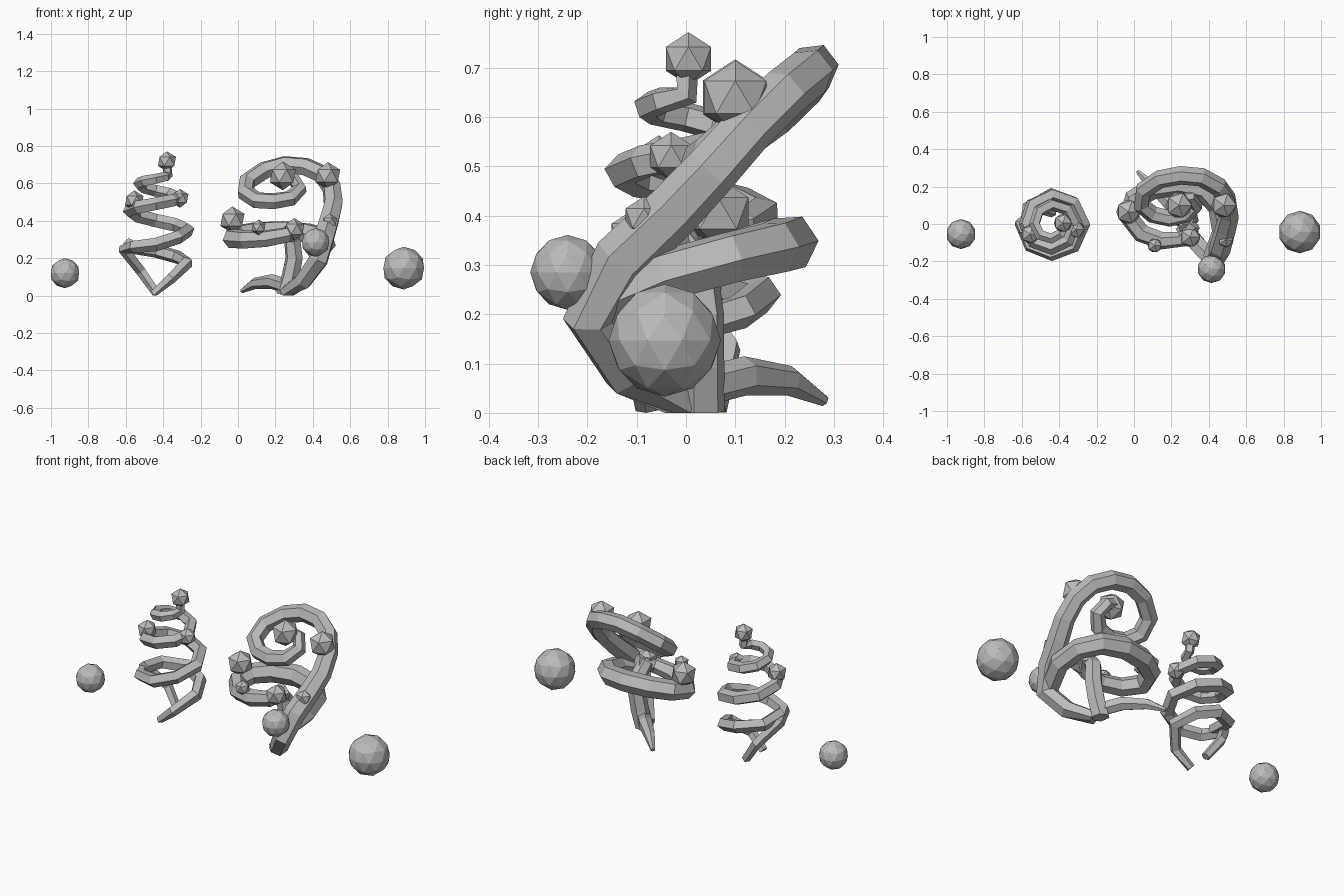
import bpy, bmesh, math
from mathutils import Vector

cube = bpy.data.objects.get("Cube")
if cube:
    bpy.data.objects.remove(cube)

grey = bpy.data.materials.new("plain_grey")
grey.use_nodes = True
grey.diffuse_color = (0.5, 0.5, 0.5, 1)
grey.node_tree.nodes["Principled BSDF"].inputs["Base Color"].default_value = (0.5, 0.5, 0.5, 1)


def finish(bm, name):
    bmesh.ops.recalc_face_normals(bm, faces=bm.faces)
    mesh = bpy.data.meshes.new(name)
    bm.to_mesh(mesh)
    bm.free()
    mesh.materials.append(grey)
    obj = bpy.data.objects.new(name, mesh)
    bpy.context.scene.collection.objects.link(obj)


def ball(name, centre, radius, detail=1):
    bm = bmesh.new()
    bmesh.ops.create_icosphere(bm, subdivisions=detail, radius=radius)
    bmesh.ops.translate(bm, verts=bm.verts, vec=centre)
    finish(bm, name)


def tube(name, path, radii, sides=6):
    """Sweep a faceted ring along a path; radii are spread evenly along it."""
    pts = [Vector(p) for p in path]
    last = len(pts) - 1
    bm = bmesh.new()
    rings, tangent, side = [], None, None
    for i, p in enumerate(pts):
        new = (pts[min(i + 1, last)] - pts[max(i - 1, 0)]).normalized()
        if tangent is None:
            side = new.orthogonal().normalized()
        else:
            side = tangent.rotation_difference(new) @ side
        tangent = new
        other = tangent.cross(side)
        t = i / last * (len(radii) - 1)
        k = min(int(t), len(radii) - 2)
        r = radii[k] + (radii[k + 1] - radii[k]) * (t - k)
        ring = []
        for s in range(sides):
            a = math.tau * s / sides
            v = p + (side * math.cos(a) + other * math.sin(a)) * r
            v.z = max(v.z, 0)
            ring.append(bm.verts.new(v))
        rings.append(ring)
    for a, b in zip(rings, rings[1:]):
        for s in range(sides):
            n = (s + 1) % sides
            bm.faces.new((a[s], a[n], b[n], b[s]))
    bm.faces.new(rings[0])
    bm.faces.new(rings[-1])
    finish(bm, name)


def helix(keys, centre=(-0.44, 0.0), step=45):
    """Path through (degrees, radius, height) keys around an upright axis."""
    path = []
    for (a0, r0, z0), (a1, r1, z1) in zip(keys, keys[1:]):
        n = max(1, round((a1 - a0) / step))
        for i in range(n):
            t = i / n
            path.append((a0 + (a1 - a0) * t, r0 + (r1 - r0) * t, z0 + (z1 - z0) * t))
    path.append(keys[-1])
    return [(centre[0] + r * math.cos(math.radians(a)),
             centre[1] + r * math.sin(math.radians(a)), z) for a, r, z in path]


# Loose balls at both ends
ball("right_ball", (-0.925, -0.054, 0.12), 0.08, 2)
ball("left_ball", (0.886, -0.043, 0.147), 0.114, 2)

# Coiled vine: two strands twisting upward
tall = helix([(85, 0.06, 0.01), (180, 0.17, 0.25), (270, 0.16, 0.275), (360, 0.17, 0.35),
              (540, 0.14, 0.455), (720, 0.12, 0.525), (900, 0.09, 0.6), (1080, 0.065, 0.645)])
tall.append((-0.38, 0, 0.7))
tube("tall_coil", tall, [0.025, 0.038, 0.038, 0.036, 0.034, 0.03, 0.025], 5)
short = helix([(262, 0.08, 0.01), (360, 0.165, 0.175), (450, 0.155, 0.24), (560, 0.15, 0.275)])
tube("short_coil", short, [0.024, 0.036, 0.038, 0.034], 5)
for centre, radius in [((-0.38, 0.005, 0.718), 0.054), ((-0.555, -0.055, 0.508), 0.055),
                       ((-0.31, -0.03, 0.52), 0.05)]:
    ball("coil_berry", centre, radius)

# Curled plant: large tilted spiral frond
tube("spiral_frond", [
    (0.26, -0.01, 0.01), (0.35, -0.12, 0.08), (0.43, -0.195, 0.19), (0.46, -0.13, 0.31),
    (0.49, -0.025, 0.41), (0.51, 0.05, 0.49), (0.5, 0.13, 0.58), (0.45, 0.2, 0.65),
    (0.36, 0.25, 0.69), (0.25, 0.26, 0.7), (0.14, 0.24, 0.67), (0.05, 0.18, 0.61),
    (0.04, 0.1, 0.55), (0.1, 0.05, 0.51), (0.19, 0.03, 0.505), (0.28, 0.05, 0.52),
    (0.33, 0.1, 0.57), (0.3, 0.14, 0.62), (0.24, 0.13, 0.64)],
    [0.045, 0.06, 0.052, 0.05, 0.047, 0.044, 0.032])

# Lower ring that branches off the frond and curls inward
tube("lower_ring", [
    (0.42, -0.18, 0.22), (0.47, -0.04, 0.28), (0.45, 0.09, 0.315), (0.37, 0.18, 0.335),
    (0.24, 0.21, 0.345), (0.1, 0.19, 0.34), (0.0, 0.13, 0.325), (-0.03, 0.04, 0.305),
    (0.04, -0.05, 0.3), (0.15, -0.09, 0.305), (0.26, -0.08, 0.325), (0.32, 0.0, 0.36)],
    [0.054, 0.055, 0.06, 0.055, 0.048, 0.04])

# Trunk and the pointed root behind it
tube("trunk", [(0.25, 0.03, 0.0), (0.28, 0.03, 0.1), (0.3, 0.03, 0.2),
               (0.29, 0.02, 0.3), (0.28, -0.03, 0.36)], [0.05, 0.048, 0.042])
tube("root", [(0.02, 0.28, 0.025), (0.09, 0.21, 0.065), (0.18, 0.12, 0.075),
              (0.26, 0.02, 0.05)], [0.012, 0.04, 0.04])

# Berries of the curled plant
for centre, radius in [((0.24, 0.1, 0.64), 0.077), ((0.48, 0.1, 0.64), 0.074),
                       ((-0.03, 0.065, 0.405), 0.072), ((0.3, -0.07, 0.355), 0.06),
                       ((0.49, -0.085, 0.395), 0.044), ((0.11, -0.115, 0.365), 0.042)]:
    ball("plant_berry", centre, radius)
ball("front_berry", (0.415, -0.24, 0.285), 0.076, 2)
